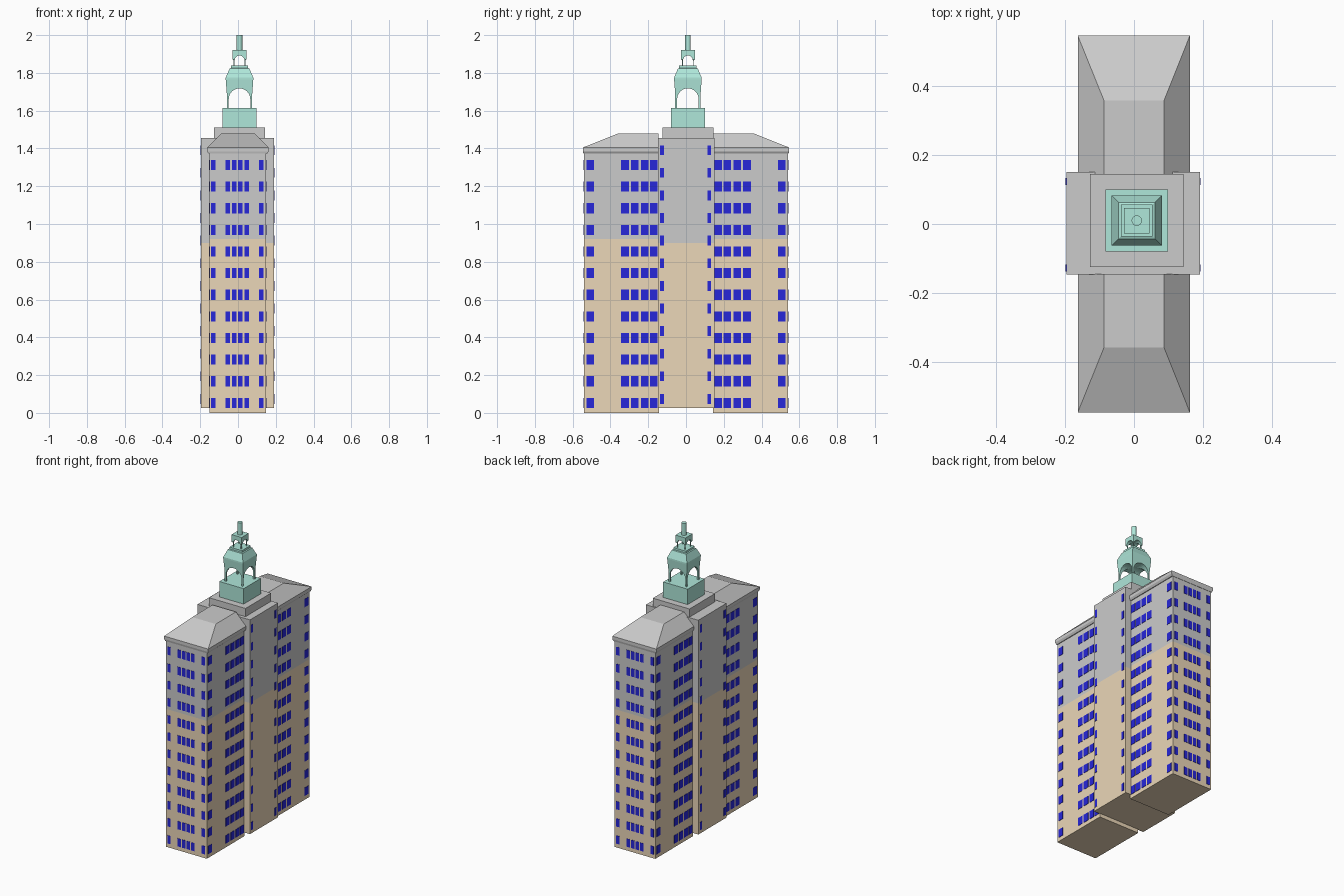
import bpy, bmesh, math

if "Cube" in bpy.data.objects:
    bpy.data.objects.remove(bpy.data.objects["Cube"])


def material(name, rgb):
    m = bpy.data.materials.new(name)
    m.diffuse_color = (*rgb, 1)
    m.use_nodes = True
    m.node_tree.nodes["Principled BSDF"].inputs["Base Color"].default_value = m.diffuse_color
    return m


TAN = material("tan_wall", (0.83, 0.68, 0.48))
TEAL = material("copper_green", (0.43, 0.80, 0.70))
BLUE = material("window_blue", (0.02, 0.02, 0.70))


def finish(name, bm, mat=None, mirror=False):
    bmesh.ops.recalc_face_normals(bm, faces=bm.faces[:])
    me = bpy.data.meshes.new(name)
    bm.to_mesh(me)
    bm.free()
    ob = bpy.data.objects.new(name, me)
    bpy.context.collection.objects.link(ob)
    if mat:
        me.materials.append(mat)
    if mirror:
        mod = ob.modifiers.new("mirror", 'MIRROR')
        mod.use_axis = (False, True, False)
        mod.use_clip = False
        mod.use_mirror_merge = False
    return ob


def add_loft(bm, rings):
    # rings are rectangles: x0, x1, y0, y1, z
    loops = [[bm.verts.new(p) for p in ((a, c, z), (b, c, z), (b, d, z), (a, d, z))]
             for a, b, c, d, z in rings]
    for lo, hi in zip(loops, loops[1:]):
        for i in range(4):
            j = (i + 1) % 4
            bm.faces.new((lo[i], lo[j], hi[j], hi[i]))
    bm.faces.new(loops[0][::-1])
    bm.faces.new(loops[-1])


def loft(name, rings, mat=None, mirror=False):
    bm = bmesh.new()
    add_loft(bm, rings)
    return finish(name, bm, mat, mirror)


def box(name, x0, x1, y0, y1, z0, z1, mat=None, mirror=False):
    return loft(name, [(x0, x1, y0, y1, z0), (x0, x1, y0, y1, z1)], mat, mirror)


def add_window(bm, x, y, z, hx, hy, hz):
    add_loft(bm, [(x - hx, x + hx, y - hy, y + hy, z - hz),
                  (x - hx, x + hx, y - hy, y + hy, z + hz)])


# wings, two-tone walls with a hipped roof, mirrored to the back
WX0, WX1, WY0, WY1 = -0.152, 0.149, -0.541, -0.142
box("wing_lower_wall", WX0, WX1, WY0, WY1, 0, 0.92, TAN, True)
box("wing_upper_wall", WX0, WX1, WY0, WY1, 0.92, 1.39, None, True)
loft("wing_roof", [(-0.156, 0.154, -0.543, -0.145, 1.372),
                   (-0.163, 0.162, -0.546, -0.145, 1.385),
                   (-0.163, 0.162, -0.546, -0.145, 1.405),
                   (-0.087, 0.087, -0.358, -0.145, 1.48)], None, True)

# central block
BX0, BX1, BY0, BY1 = -0.196, 0.191, -0.147, 0.150
box("core_lower_wall", BX0, BX1, BY0, BY1, 0.025, 0.90, TAN)
box("core_upper_wall", BX0, BX1, BY0, BY1, 0.90, 1.455)

# wing windows
bm = bmesh.new()
for row in range(12):
    z = 0.053 + row * 0.1145
    for x in (-0.130, -0.054, -0.021, 0.013, 0.047, 0.123):
        add_window(bm, x, WY0, z, 0.012, 0.002, 0.027)
    for y in (-0.508, -0.323, -0.271, -0.219, -0.170):
        for x in (WX0, WX1):
            add_window(bm, x, y, z, 0.002, 0.020, 0.027)
finish("wing_windows", bm, BLUE, True)

# central block windows
bm = bmesh.new()
for row in range(12):
    z = 0.074 + row * 0.1197
    for y in (-0.127, 0.123):
        for x in (BX0, BX1):
            add_window(bm, x, y, z, 0.002, 0.010, 0.026)
finish("core_windows", bm, BLUE)

# tower plinth and base
CX, CY = 0.008, 0.010


def square(half, z):
    return (CX - half, CX + half, CY - half, CY + half, z)


loft("tower_plinth", [square(0.135, 1.452), square(0.135, 1.51)])
loft("tower_base", [square(0.09, 1.51), square(0.09, 1.613)], TEAL)


# lanterns pierced by arches in both directions
def lantern(name, rings, half, spring):
    ob = loft(name, [square(*r) for r in rings], TEAL)
    bottom = rings[0][1] - 0.01
    profile = [(-half, bottom), (half, bottom)]
    profile += [(half * math.cos(math.pi * i / 16), spring + half * math.sin(math.pi * i / 16))
                for i in range(17)]
    for axis in "xy":
        bm = bmesh.new()
        if axis == "x":
            pts = [(CX - 0.2, CY + u, z) for u, z in profile]
        else:
            pts = [(CX + u, CY - 0.2, z) for u, z in profile]
        face = bm.faces.new([bm.verts.new(p) for p in pts])
        ext = bmesh.ops.extrude_face_region(bm, geom=[face])
        bmesh.ops.translate(bm, vec=(0.4, 0, 0) if axis == "x" else (0, 0.4, 0),
                            verts=[v for v in ext["geom"] if isinstance(v, bmesh.types.BMVert)])
        cutter = finish("arch_cutter", bm)
        cutter.hide_render = True
        mod = ob.modifiers.new("arch", 'BOOLEAN')
        mod.operation, mod.solver, mod.object = 'DIFFERENCE', 'EXACT', cutter
        bpy.context.view_layer.objects.active = ob
        bpy.ops.object.modifier_apply(modifier=mod.name)
        bpy.data.objects.remove(cutter)


lantern("lower_lantern", [(0.067, 1.613), (0.067, 1.685), (0.073, 1.765), (0.073, 1.775),
                          (0.053, 1.822), (0.046, 1.825), (0.046, 1.838)], 0.057, 1.661)
lantern("upper_lantern", [(0.031, 1.838), (0.031, 1.866), (0.037, 1.872), (0.037, 1.92)],
        0.026, 1.866)

# spire
bm = bmesh.new()
bmesh.ops.create_cone(bm, cap_ends=True, segments=16, radius1=0.015, radius2=0.015, depth=0.082)
bmesh.ops.translate(bm, vec=(CX, CY, 1.959), verts=bm.verts[:])
finish("spire", bm, TEAL)
